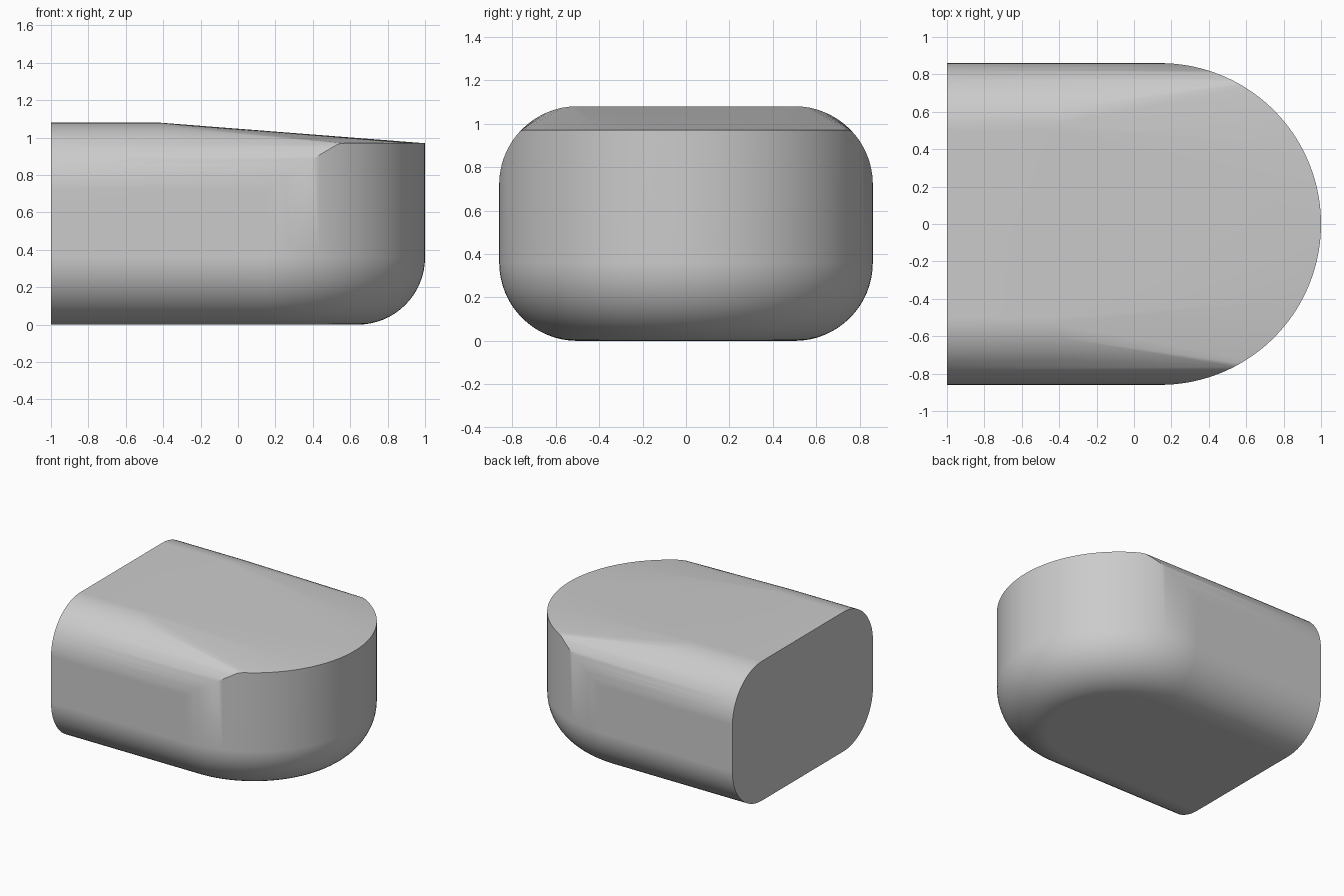
import bpy, bmesh
from math import sin, cos, pi, sqrt, radians

cube = bpy.data.objects.get("Cube")
if cube:
    bpy.data.objects.remove(cube, do_unlink=True)

HALF_W = 0.86      # half width and nose radius
HEIGHT = 1.08
FILLET = 0.36      # rounding of the long edges
BACK_X = -1.0
SLOPE_X = -0.42    # where the top starts to fall
NOSE_X = 0.14      # centre of the round nose
RIM_Z = 0.97       # level rim of the nose
ARC, NOSE = 16, 72

inner = HALF_W - FILLET


def top_height(y):
    """Height of the rounded cross-section at y, limited by the rim."""
    over = max(abs(y) - inner, 0)
    return min(RIM_Z, HEIGHT - FILLET + sqrt(max(FILLET ** 2 - over ** 2, 0)))


points = []
quarter = [i / ARC * pi / 2 for i in range(ARC + 1)]

# Straight rear: rounded cross-section at the back wall and at the slope
for side in (-1, 1):
    for a in quarter:
        y = side * (inner + FILLET * cos(a))
        rise = FILLET * sin(a)
        points += [(x, y, HEIGHT - FILLET + rise) for x in (BACK_X, SLOPE_X)]
        points.append((BACK_X, y, FILLET - rise))

# Round nose: vertical wall with a rounded lower edge and a level rim
for i in range(NOSE + 1):
    t = -pi / 2 + pi * i / NOSE
    for a in quarter:
        r = inner + FILLET * cos(a)
        points.append((NOSE_X + r * cos(t), r * sin(t), FILLET - FILLET * sin(a)))
    y = HALF_W * sin(t)
    points.append((NOSE_X + HALF_W * cos(t), y, top_height(y)))

# The body is convex, so a hull skins the sections
bm = bmesh.new()
for p in points:
    bm.verts.new(p)
bmesh.ops.remove_doubles(bm, verts=bm.verts[:], dist=0.0005)
bmesh.ops.convex_hull(bm, input=bm.verts[:])
bmesh.ops.delete(bm, geom=[v for v in bm.verts if not v.link_faces], context='VERTS')
bmesh.ops.dissolve_limit(bm, angle_limit=radians(0.3), verts=bm.verts[:], edges=bm.edges[:])
bmesh.ops.recalc_face_normals(bm, faces=bm.faces[:])
mesh = bpy.data.meshes.new("rounded_body")
bm.to_mesh(mesh)
bm.free()

body = bpy.data.objects.new("rounded_body", mesh)
bpy.context.collection.objects.link(body)

# Plain grey finish
grey = bpy.data.materials.new("light_grey")
grey.use_nodes = True
color = (0.6, 0.6, 0.6, 1)
grey.diffuse_color = color
grey.node_tree.nodes["Principled BSDF"].inputs["Base Color"].default_value = color
mesh.materials.append(grey)

# Smooth shading with crisp rim and back edges
bpy.ops.object.select_all(action='DESELECT')
body.select_set(True)
bpy.context.view_layer.objects.active = body
bpy.ops.object.shade_smooth_by_angle(angle=radians(30))
weighted = body.modifiers.new("even_normals", 'WEIGHTED_NORMAL')
weighted.keep_sharp = True
